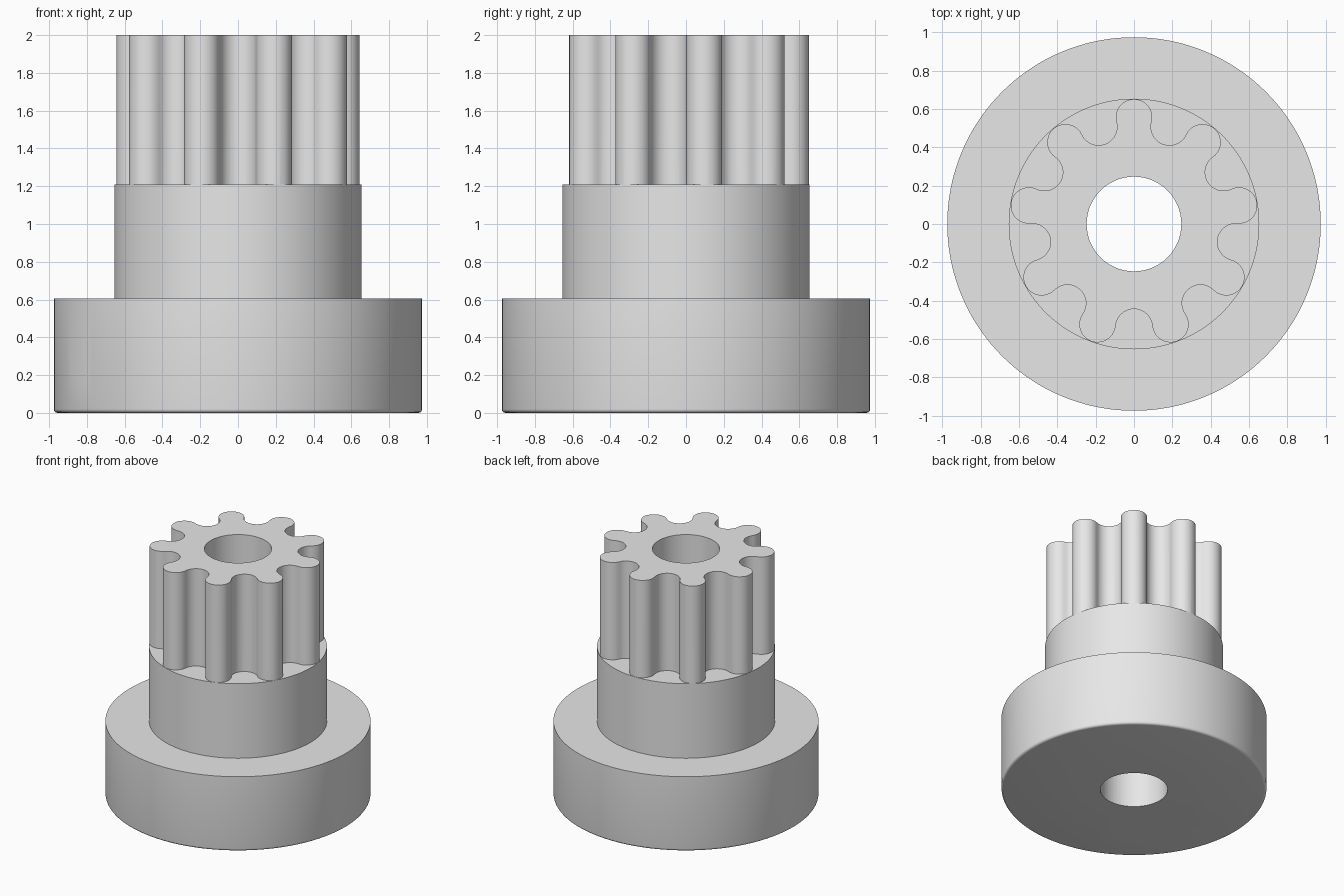
import bpy, bmesh
from math import sin, cos, pi, radians, atan2, hypot
from mathutils import Matrix, Vector

if "Cube" in bpy.data.objects:
    bpy.data.objects.remove(bpy.data.objects["Cube"])

BASE_R, HUB_R, BORE_R = 0.975, 0.654, 0.247
BASE_TOP, HUB_TOP, TOP = 0.605, 1.21, 2.0
TEETH = 9

grey = bpy.data.materials.new("plain_grey")
grey.use_nodes = True
grey.diffuse_color = (0.8, 0.8, 0.8, 1)
grey.node_tree.nodes["Principled BSDF"].inputs["Base Color"].default_value = (0.8, 0.8, 0.8, 1)


def make_object(name, bm):
    bmesh.ops.recalc_face_normals(bm, faces=bm.faces)
    mesh = bpy.data.meshes.new(name)
    bm.to_mesh(mesh)
    bm.free()
    mesh.materials.append(grey)
    obj = bpy.data.objects.new(name, mesh)
    bpy.context.collection.objects.link(obj)
    return obj


def prism(name, outline, low, high, matrix=Matrix()):
    """Extrude a 2D outline along local z."""
    bm = bmesh.new()
    face = bm.faces.new([bm.verts.new((x, y, low)) for x, y in outline])
    made = bmesh.ops.extrude_face_region(bm, geom=[face])["geom"]
    tops = [v for v in made if isinstance(v, bmesh.types.BMVert)]
    bmesh.ops.translate(bm, verts=tops, vec=(0, 0, high - low))
    bm.transform(matrix)
    return make_object(name, bm)


def lathe(name, profile, steps):
    """Revolve (radius, z) points, first and last on the axis."""
    bm = bmesh.new()
    verts = [bm.verts.new((r, 0, z)) for r, z in profile]
    edges = [bm.edges.new(pair) for pair in zip(verts, verts[1:])]
    bmesh.ops.spin(bm, geom=verts + edges, axis=(0, 0, 1), cent=(0, 0, 0),
                   angle=2 * pi, steps=steps, use_duplicate=False)
    bmesh.ops.remove_doubles(bm, verts=bm.verts, dist=1e-5)
    return make_object(name, bm)


def arc(cx, cy, r, start, end, steps):
    return [(cx + r * cos(start + (end - start) * i / steps),
             cy + r * sin(start + (end - start) * i / steps)) for i in range(steps + 1)]


def combine(target, other, operation):
    mod = target.modifiers.new(operation.lower(), "BOOLEAN")
    mod.object, mod.operation, mod.solver = other, operation, "EXACT"
    bpy.context.view_layer.objects.active = target
    bpy.ops.object.modifier_apply(modifier=mod.name)
    bpy.data.objects.remove(other)


# Flange and hub, with a small round on the bottom edge
fillet = 0.02
profile = [(0, 0)] + arc(BASE_R - fillet, fillet, fillet, -pi / 2, 0, 4)
profile += [(BASE_R, BASE_TOP), (HUB_R, BASE_TOP), (HUB_R, HUB_TOP), (0, HUB_TOP)]
pulley = lathe("toothed_pulley", profile, 144)

# Toothed drum: tangent round tips and round grooves
tip_c, groove_c, tip_r = 0.557, 0.54, 0.095
half = pi / TEETH
dx, dy = groove_c * cos(half) - tip_c, groove_c * sin(half)
groove_r = hypot(dx, dy) - tip_r
swing = atan2(dy, dx)
outline = []
for i in range(TEETH):
    a = pi / 2 + 2 * half * i
    g = a + half
    outline += arc(tip_c * cos(a), tip_c * sin(a), tip_r, a - swing, a + swing, 20)[:-1]
    outline += arc(groove_c * cos(g), groove_c * sin(g), groove_r,
                   a + swing + pi, g + half - swing + pi - 2 * pi + 2 * pi, 20)[:-1]
drum = prism("toothed_drum", outline, HUB_TOP - 0.1, TOP)
combine(pulley, drum, "UNION")

# Shaft bore
bore = prism("bore_cutter", arc(0, 0, BORE_R, 0, 2 * pi, 96)[:-1], -0.5, TOP + 0.5)
combine(pulley, bore, "DIFFERENCE")

# Set screw hole and nut pocket, both along one radial direction
angle = radians(210)
radial = Vector((cos(angle), sin(angle), 0))
up = Vector((0, 0, 1))
frame = Matrix((up.cross(radial), up, radial)).transposed().to_4x4()
screw_z, nut_half = 0.28, 0.305
corner = nut_half / cos(pi / 6)
nut_outline = [(-nut_half, -0.2), (nut_half, -0.2), (nut_half, screw_z + corner / 2),
               (0, screw_z + corner), (-nut_half, screw_z + corner / 2)]
combine(pulley, prism("nut_pocket_cutter", nut_outline, 0.37, 0.647, frame), "DIFFERENCE")
hole = arc(0, screw_z, 0.115, 0, 2 * pi, 48)[:-1]
combine(pulley, prism("screw_hole_cutter", hole, 0.05, 1.2, frame), "DIFFERENCE")

# Smooth round walls, keep crisp rims
bpy.ops.object.select_all(action="DESELECT")
pulley.select_set(True)
bpy.context.view_layer.objects.active = pulley
bpy.ops.object.shade_smooth_by_angle(angle=radians(30))
